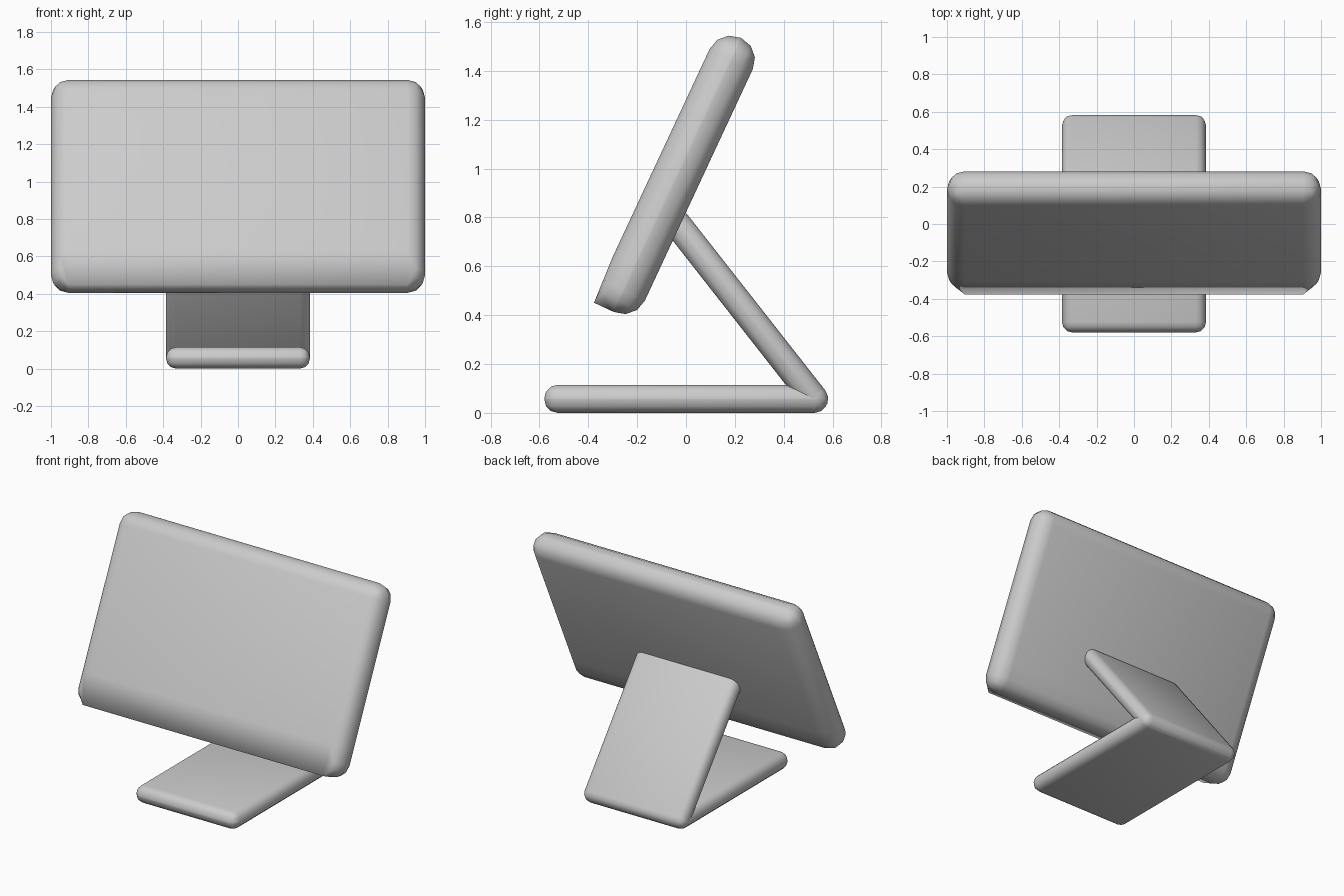
import bpy
import bmesh
import math
from mathutils import Vector

cube = bpy.data.objects.get("Cube")
if cube:
    bpy.data.objects.remove(cube, do_unlink=True)

# Single grey finish
grey = bpy.data.materials.new("light_grey")
grey.use_nodes = True
colour = (0.6, 0.6, 0.6, 1)
grey.diffuse_color = colour
grey.node_tree.nodes["Principled BSDF"].inputs["Base Color"].default_value = colour


def rounded_slab(size, radius):
    """Box with every edge rounded, centred on its own origin."""
    bm = bmesh.new()
    bmesh.ops.create_cube(bm, size=1)
    bmesh.ops.scale(bm, vec=size, verts=bm.verts)
    bmesh.ops.bevel(bm, geom=bm.edges[:], offset=radius, segments=3,
                    profile=0.5, affect='EDGES', clamp_overlap=True)
    return bm


def finish(bm, name, location, tilt=0):
    """Turn the mesh into a smooth-shaded object."""
    bmesh.ops.recalc_face_normals(bm, faces=bm.faces)
    for face in bm.faces:
        face.smooth = True
    mesh = bpy.data.meshes.new(name)
    bm.to_mesh(mesh)
    bm.free()
    mesh.materials.append(grey)
    obj = bpy.data.objects.new(name, mesh)
    obj.location = location
    obj.rotation_euler.x = math.radians(tilt)
    bpy.context.collection.objects.link(obj)
    return obj


# Screen panel: rounded all over except for a crisp lower front lip
width, depth, height, radius = 2.0, 0.195, 1.236, 0.095
bm = rounded_slab((width, depth, height), radius)
bmesh.ops.bisect_plane(bm, geom=bm.verts[:] + bm.edges[:] + bm.faces[:],
                       plane_co=Vector((0, 0, 0.2 - height / 2)),
                       plane_no=Vector((0, 0, 1)))
for v in bm.verts:
    low = v.co.z < radius + 0.002 - height / 2
    if low and v.co.y < -0.02 and abs(v.co.x) < width / 2 - radius + 0.002:
        v.co.y = 0.01 - depth / 2
        v.co.z = -height / 2
bmesh.ops.remove_doubles(bm, verts=bm.verts, dist=0.0005)
finish(bm, "screen_panel", (0, -0.036, 0.974), -25)

# Stand: a flat foot and a leaning arm sharing one rounded back corner
finish(rounded_slab((0.77, 1.16, 0.115), 0.055), "stand_foot", (0, 0, 0.0575))
finish(rounded_slab((0.77, 0.113, 1.02), 0.054), "stand_arm",
       (0, 0.245, 0.415), 38.1)
